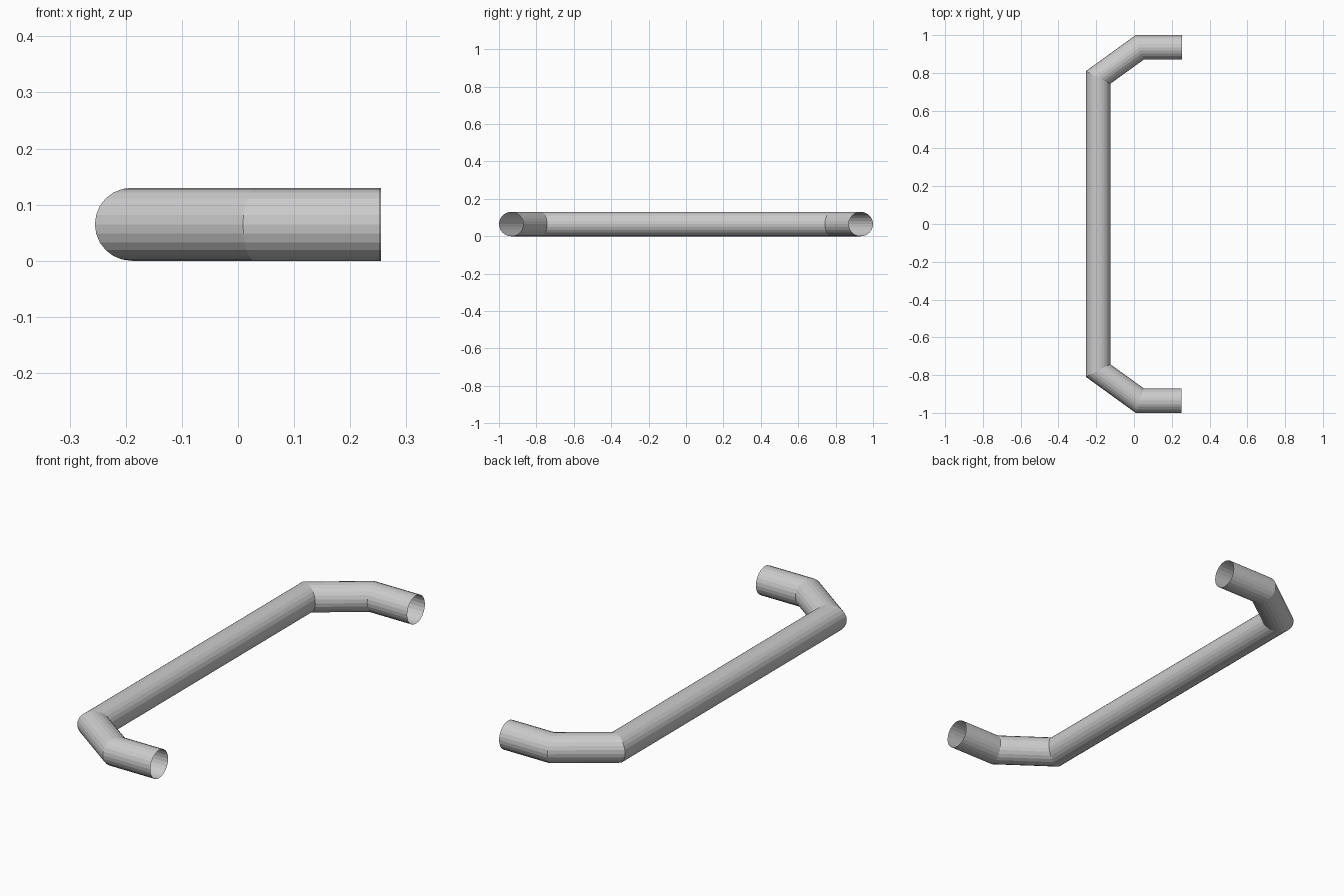
import bpy, bmesh, math
from mathutils import Vector

if "Cube" in bpy.data.objects:
    bpy.data.objects.remove(bpy.data.objects["Cube"])

RADIUS, SIDES = 0.065, 24
# Centre line of the bent tube, seen from above
path = [Vector((x, y, RADIUS)) for x, y in [
    (0.252, -0.935), (0.03, -0.935), (-0.19, -0.776),
    (-0.19, 0.776), (0.03, 0.935), (0.255, 0.935)]]
up = Vector((0, 0, 1))

bm = bmesh.new()
rings = []
for i, p in enumerate(path):
    # Directions into and out of this point give the mitre plane
    d_in = (p - path[i - 1]).normalized() if i > 0 else (path[1] - p).normalized()
    d_out = (path[i + 1] - p).normalized() if i < len(path) - 1 else d_in
    tangent = (d_in + d_out).normalized()
    side = up.cross(tangent) / tangent.dot(d_in)   # widened at the mitre
    ring = []
    for k in range(SIDES):
        a = math.tau * k / SIDES
        ring.append(bm.verts.new(p + RADIUS * (math.cos(a) * side + math.sin(a) * up)))
    rings.append(ring)

# Tube walls, with both ends left open
for r0, r1 in zip(rings, rings[1:]):
    for k in range(SIDES):
        n = (k + 1) % SIDES
        bm.faces.new((r0[k], r0[n], r1[n], r1[k]))
bmesh.ops.recalc_face_normals(bm, faces=bm.faces)

mesh = bpy.data.meshes.new("bent_tube")
bm.to_mesh(mesh)
bm.free()
bpy.context.collection.objects.link(bpy.data.objects.new("bent_tube", mesh))
